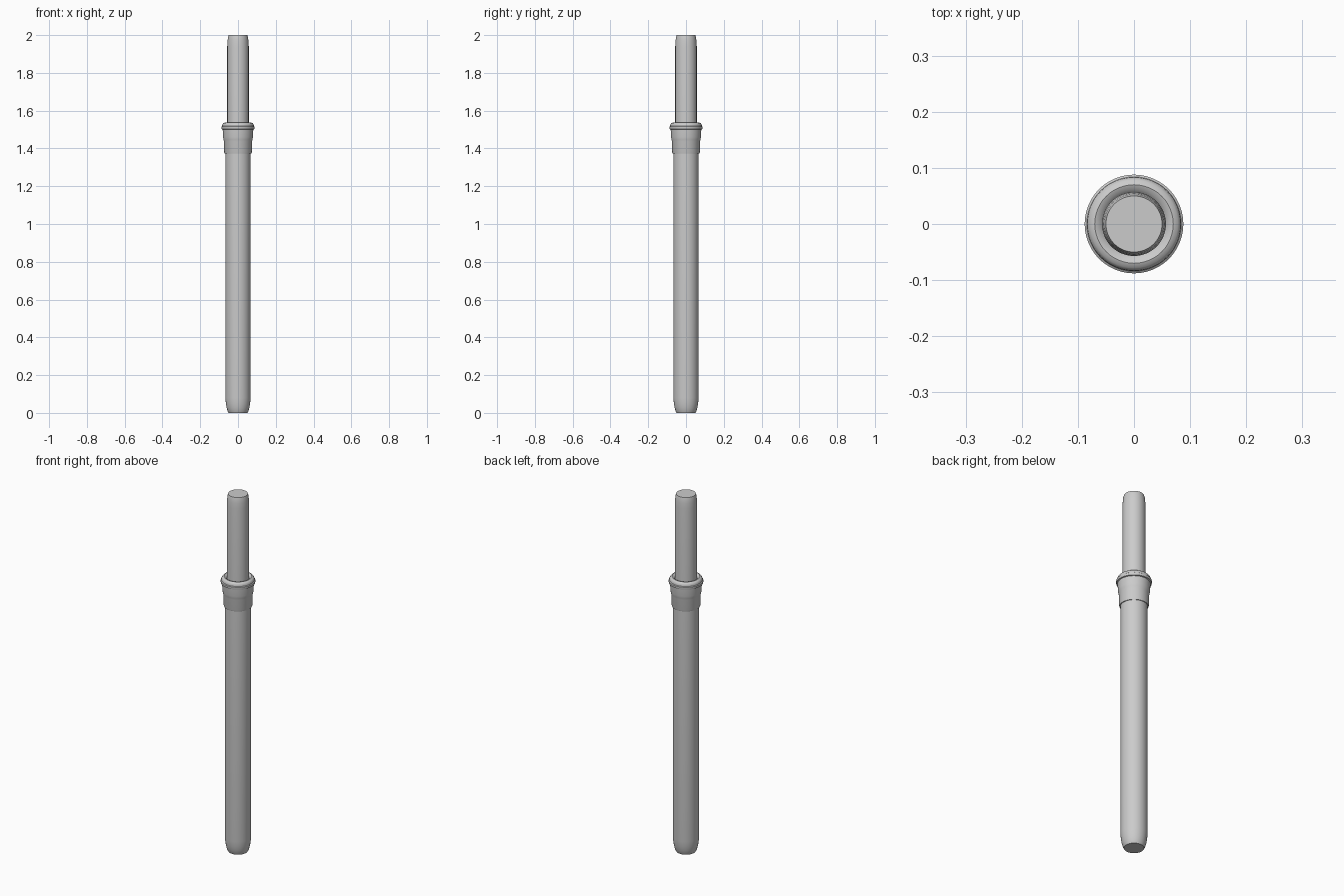
import bpy
import bmesh
import math

cube = bpy.data.objects.get("Cube")
if cube:
    bpy.data.objects.remove(cube, do_unlink=True)

grey = bpy.data.materials.new("plain grey")
grey.use_nodes = True
colour = (0.6, 0.6, 0.6, 1)
grey.diffuse_color = colour
grey.node_tree.nodes["Principled BSDF"].inputs["Base Color"].default_value = colour


def lathe(name, profile, closed=False, sides=48):
    """Spin a (radius, height) profile around the z axis; cap open ends."""
    bm = bmesh.new()
    rings = []
    for r, z in profile:
        angles = [2 * math.pi * i / sides for i in range(sides)]
        rings.append([bm.verts.new((r * math.cos(a), r * math.sin(a), z)) for a in angles])
    pairs = list(zip(rings, rings[1:]))
    if closed:
        pairs.append((rings[-1], rings[0]))
    else:
        bm.faces.new(rings[0])
        bm.faces.new(rings[-1])
    for low, high in pairs:
        for i in range(sides):
            j = (i + 1) % sides
            bm.faces.new((low[i], low[j], high[j], high[i]))
    bmesh.ops.recalc_face_normals(bm, faces=bm.faces)
    mesh = bpy.data.meshes.new(name)
    bm.to_mesh(mesh)
    bm.free()
    mesh.materials.append(grey)
    obj = bpy.data.objects.new(name, mesh)
    bpy.context.collection.objects.link(obj)
    bpy.ops.object.select_all(action="DESELECT")
    obj.select_set(True)
    bpy.context.view_layer.objects.active = obj
    bpy.ops.object.shade_smooth_by_angle(angle=math.radians(35))
    return obj


# Long lower tube with a rounded foot
lathe("lower_tube", [(0.05, 0), (0.055, 0.01), (0.06, 0.027), (0.064, 0.048),
                     (0.067, 0.08), (0.067, 1.45)])

# Slim upper tube with a rounded tip
lathe("upper_tube", [(0.057, 1.4), (0.057, 1.94), (0.055, 1.97),
                     (0.053, 1.988), (0.05, 2)])

# Stepped collar with a rolled lip
lathe("collar", [(0.062, 1.372), (0.071, 1.372), (0.073, 1.378), (0.074, 1.437),
                 (0.077, 1.447), (0.079, 1.46), (0.081, 1.5),
                 (0.087, 1.502), (0.088, 1.507), (0.088, 1.515), (0.084, 1.518),
                 (0.083, 1.527), (0.078, 1.534), (0.07, 1.537), (0.062, 1.534),
                 (0.056, 1.527)], closed=True)
